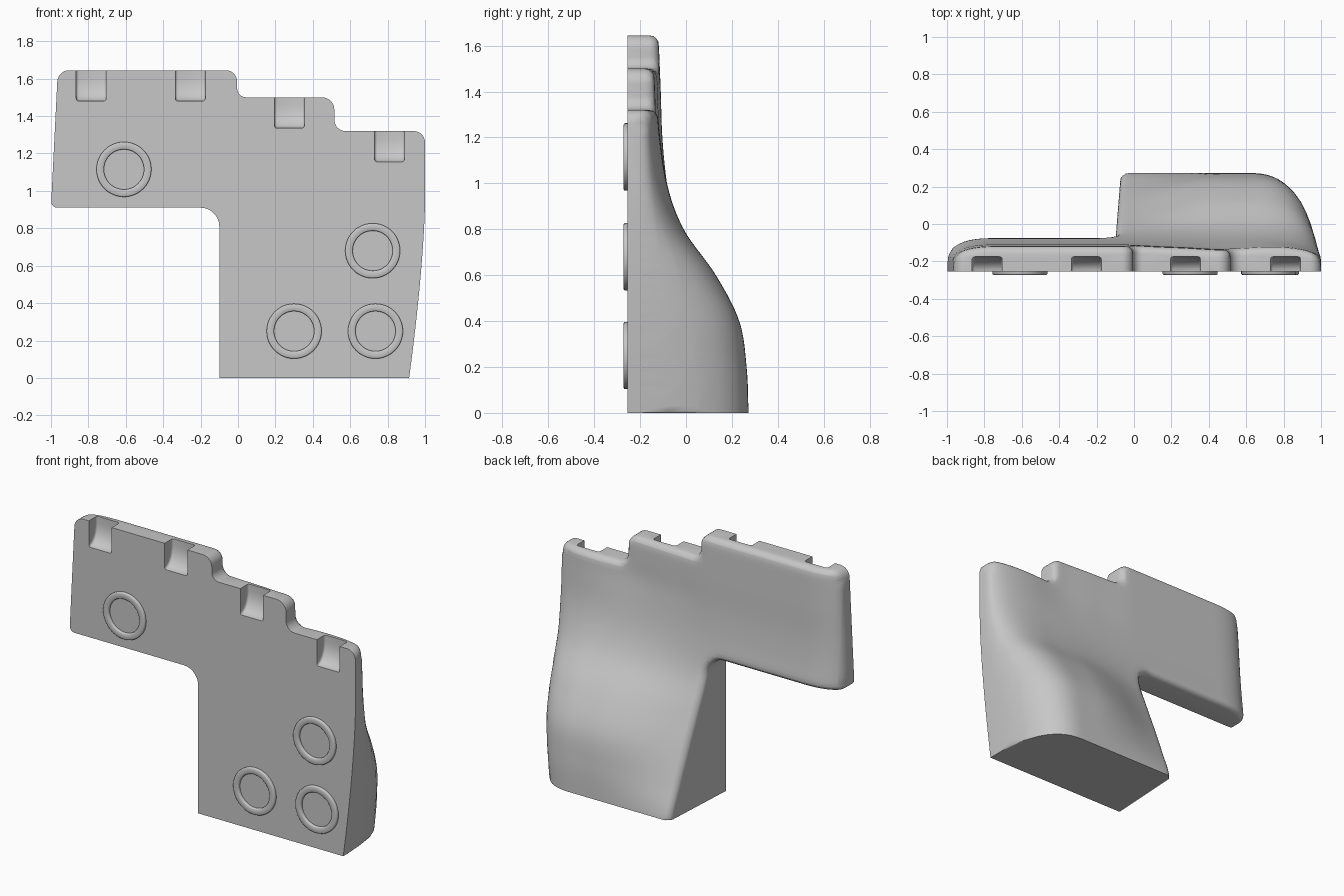
import bpy, bmesh, math
from mathutils import Vector
from mathutils.geometry import intersect_point_line

cube = bpy.data.objects.get("Cube")
if cube:
    bpy.data.objects.remove(cube)

FRONT = -0.255
FILLET = 0.04
RIM = 0.05

grey = bpy.data.materials.new("plain_grey")
grey.use_nodes = True
grey.diffuse_color = (0.57, 0.57, 0.57, 1)
grey.node_tree.nodes["Principled BSDF"].inputs["Base Color"].default_value = (0.57, 0.57, 0.57, 1)


def add_object(name, bm):
    bmesh.ops.recalc_face_normals(bm, faces=bm.faces)
    mesh = bpy.data.meshes.new(name)
    bm.to_mesh(mesh)
    bm.free()
    mesh.materials.append(grey)
    obj = bpy.data.objects.new(name, mesh)
    bpy.context.collection.objects.link(obj)
    return obj


def smooth(obj):
    bpy.ops.object.select_all(action='DESELECT')
    obj.select_set(True)
    bpy.context.view_layer.objects.active = obj
    bpy.ops.object.shade_smooth_by_angle(angle=math.radians(40))


def right_edge(z):
    return 1 - 0.085 * (max(0, 0.95 - z) / 0.95) ** 1.5


def left_edge(z):
    return -1 + 0.05 * (z - 0.91)


def rounded(corners, steps=7):
    """Outline with each (x, z, radius) corner rounded."""
    pts = []
    for i, (x, z, r) in enumerate(corners):
        c = Vector((x, z))
        if r == 0:
            pts.append(c)
            continue
        a = (Vector(corners[i - 1][:2]) - c).normalized() * r
        b = (Vector(corners[(i + 1) % len(corners)][:2]) - c).normalized() * r
        for k in range(steps + 1):
            t = k / steps * math.pi / 2
            pts.append(c + a * (1 - math.sin(t)) + b * (1 - math.cos(t)))
    return pts


# Stepped outline of the body, seen from the front
side = [(right_edge(0.95 * k / 16), 0.95 * k / 16, 0) for k in range(17)]
outline = rounded([(-0.1, 0, 0)] + side + [
    (1, 1.32, 0.06), (0.515, 1.32, 0.06), (0.515, 1.5, 0.065),
    (-0.005, 1.5, 0.05), (-0.005, 1.645, 0.06), (left_edge(1.645), 1.645, 0.06),
    (-1, 0.91, 0.035), (-0.1, 0.91, 0.1)])

# Edges that carry the small back fillet
fillet_edges = []
for i, a in enumerate(outline):
    b = outline[(i + 1) % len(outline)]
    mid = (a + b) / 2
    bottom = mid.y < 0.001
    broad_right = mid.x > 0.9 and mid.y < 1.25
    broad_left = mid.x < -0.96 and 0.95 < mid.y < 1.58
    if not (bottom or broad_right or broad_left):
        fillet_edges.append((a, b))


def edge_distance(p):
    best = 1.0
    for a, b in fillet_edges:
        _, t = intersect_point_line(p, a, b)
        best = min(best, (a.lerp(b, min(1, max(0, t))) - p).length)
    return best


# Back profiles at every 0.2 of height: over the bulge, and at the leg's inner side
BULGE = [0.272, 0.264, 0.232, 0.13, -0.01, -0.083, -0.103, -0.11, -0.118, -0.125]
INNER = [0.272, 0.195, 0.112, 0.03, -0.045, -0.083, -0.103, -0.11, -0.118, -0.125]


def smoothstep(a, b, v):
    t = min(1, max(0, (v - a) / (b - a)))
    return t * t * (3 - 2 * t)


def back_depth(profile, z):
    s = z / 0.2
    i = int(s)
    t = s - i
    p0, p1, p2, p3 = (profile[min(max(j, 0), len(profile) - 1)] for j in range(i - 1, i + 3))
    return p1 + 0.5 * t * (p2 - p0 + t * (2 * p0 - 5 * p1 + 4 * p2 - p3
                                          + t * (3 * (p1 - p2) + p3 - p0)))


def falloff(u, width):
    u = min(1, max(0, u / width))
    return (1 - (1 - u) ** 2.5) ** 0.4


def back_surface(x, z):
    blend = smoothstep(-0.2, 0.5, x)
    thick = back_depth(INNER, z) * (1 - blend) + back_depth(BULGE, z) * blend - FRONT
    # Shallow hollow behind the lower steps
    hollow = 0.01 * smoothstep(-0.1, 0.2, x) + 0.015 * math.exp(-((x - 0.48) / 0.2) ** 2)
    thick -= hollow * smoothstep(1.0, 1.3, z)
    thick = RIM + (thick - RIM) * falloff(right_edge(z) - x, 0.29 + 0.08 * min(z, 1))
    if x < -0.1 and z > 0.9:
        thick = RIM + (thick - RIM) * falloff(x - left_edge(z), 0.25)
    d = edge_distance(Vector((x, z)))
    if d < FILLET:
        thick -= FILLET - math.sqrt(FILLET ** 2 - (FILLET - d) ** 2)
    return FRONT + max(0.02, thick)


# Body: flat front, extruded, with a sculpted back
bm = bmesh.new()
front = bm.faces.new([bm.verts.new((p.x, FRONT, p.y)) for p in outline])
ext = bmesh.ops.extrude_face_region(bm, geom=[front], use_keep_orig=True)
back = [g for g in ext["geom"] if isinstance(g, bmesh.types.BMFace)]
for v in back[0].verts:
    v.co.y = 0
for thickness in (0.004, 0.009, 0.014):
    bmesh.ops.inset_region(bm, faces=back, thickness=thickness,
                           use_boundary=True, use_even_offset=True)


def slice_back(co, no):
    faces = [f for f in bm.faces if all(abs(v.co.y) < 1e-5 for v in f.verts)]
    geom = set(faces)
    for f in faces:
        geom.update(f.edges)
        geom.update(f.verts)
    bmesh.ops.bisect_plane(bm, geom=list(geom), dist=1e-5, plane_co=co, plane_no=no)


for k in range(1, 68):
    slice_back((-1 + k * 0.03 + 0.001, 0, 0), (1, 0, 0))
for k in range(1, 55):
    slice_back((0, 0, k * 0.03 + 0.001), (0, 0, 1))

for v in bm.verts:
    if abs(v.co.y) < 1e-5:
        x, z = v.co.x, v.co.z
        v.co.y = back_surface(x, z)
        # Slight draft on the inner side of the leg
        if z < 0.9 and -0.11 < x < 0.2:
            v.co.x += 0.08 * max(0, v.co.y + 0.1) * (0.2 - x) / 0.3
body = add_object("body", bm)

# Scooped notches along the stepped top, with softened side corners
for cx, top in ((-0.785, 1.645), (-0.255, 1.645), (0.275, 1.5), (0.81, 1.32)):
    shape = [(-0.4, top + 0.1), (-0.175, top + 0.1)]
    for k in range(9):
        t = k / 8 * math.pi / 2
        shape.append((FRONT + 0.08 * math.cos(t), top - 0.04 - 0.125 * math.sin(t)))
    shape.append((-0.4, top - 0.165))
    bm = bmesh.new()
    face = bm.faces.new([bm.verts.new((cx - 0.08, y, z)) for y, z in shape])
    ext = bmesh.ops.extrude_face_region(bm, geom=[face], use_keep_orig=True)
    for g in ext["geom"]:
        if isinstance(g, bmesh.types.BMVert):
            g.co.x += 0.16
    rims = [e for e in bm.edges if abs(e.verts[0].co.x - e.verts[1].co.x) < 1e-5]
    bmesh.ops.bevel(bm, geom=rims, offset=0.014, segments=3, profile=0.5, affect='EDGES',
                    clamp_overlap=True)
    cutter = add_object("notch_cutter", bm)
    mod = body.modifiers.new("notch", 'BOOLEAN')
    mod.operation = 'DIFFERENCE'
    mod.solver = 'EXACT'
    mod.object = cutter
    bpy.context.view_layer.objects.active = body
    bpy.ops.object.modifier_apply(modifier=mod.name)
    bpy.data.objects.remove(cutter)
smooth(body)

# Raised rings on the front face
ring_profile = [(0.147, -0.005), (0.147, 0.011), (0.145, 0.015), (0.141, 0.017),
                (0.112, 0.017), (0.109, 0.015), (0.107, 0.011), (0.107, -0.005)]
for cx, cz in ((-0.61, 1.115), (0.72, 0.68), (0.3, 0.25), (0.735, 0.25)):
    bm = bmesh.new()
    verts = [bm.verts.new((cx + r, FRONT - h, cz)) for r, h in ring_profile]
    edges = [bm.edges.new((verts[i - 1], verts[i])) for i in range(len(verts))]
    bmesh.ops.spin(bm, geom=verts + edges, cent=(cx, 0, cz), axis=(0, 1, 0),
                   angle=math.tau, steps=48, use_merge=True)
    bmesh.ops.remove_doubles(bm, verts=bm.verts, dist=1e-4)
    smooth(add_object("front_ring", bm))
